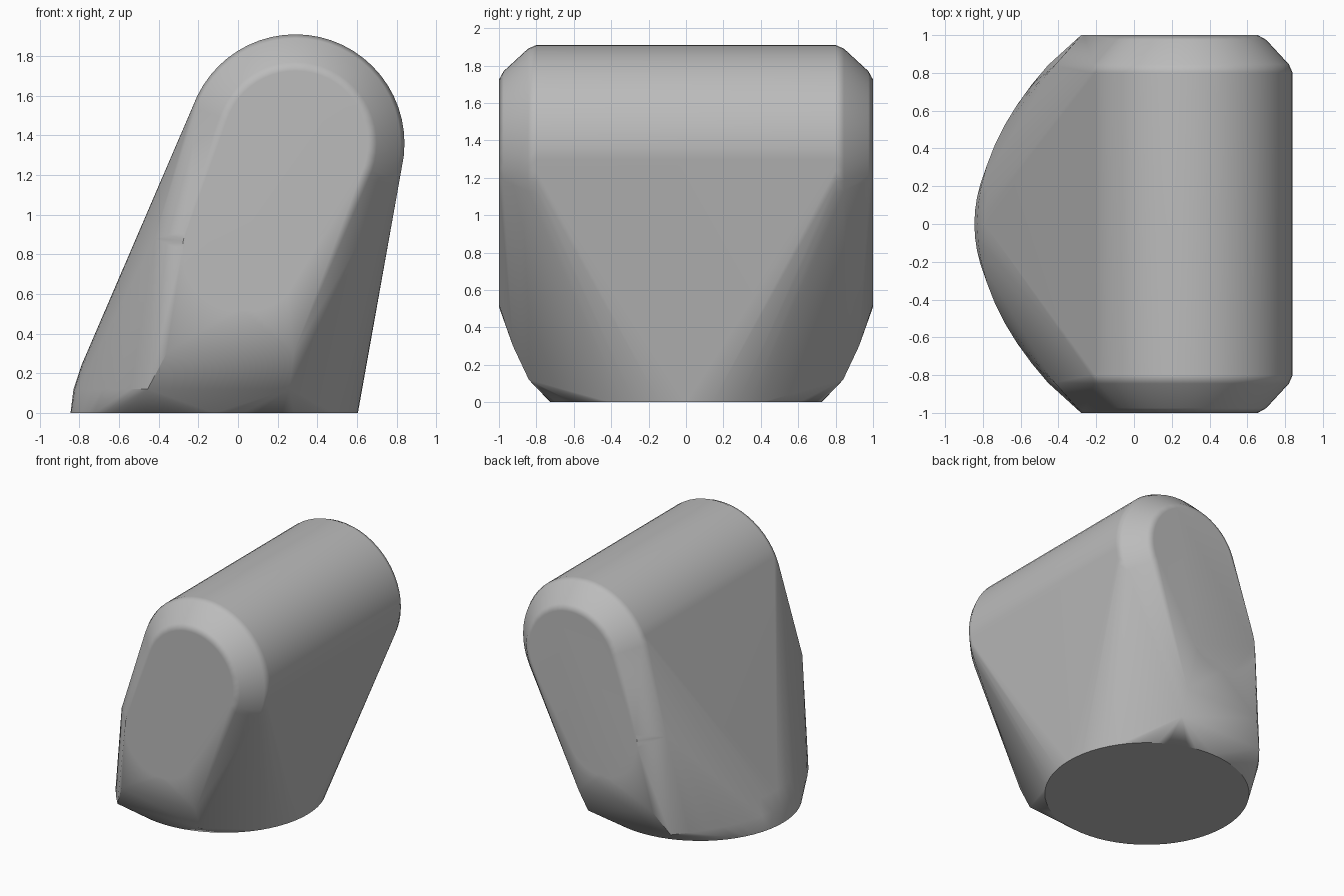
import bpy, bmesh
from math import sin, cos, pi, radians
from mathutils import Vector

cube = bpy.data.objects.get("Cube")
if cube:
    bpy.data.objects.remove(cube, do_unlink=True)


def circle(cx, cz, r, y, n):
    """Points of a circle that faces along y."""
    return [Vector((cx + r * cos(2 * pi * i / n), y, cz + r * sin(2 * pi * i / n)))
            for i in range(n)]


points = []

# Round foot
points += [Vector((-0.12 + 0.725 * cos(2 * pi * i / 64), 0.725 * sin(2 * pi * i / 64), 0))
           for i in range(64)]

# Swollen skirt above the foot on the low side
for x, z, reach in ((-0.83, 0.12, 0.84), (-0.79, 0.24, 0.5)):
    for i in range(-8, 9):
        y = reach * i / 8
        points.append(Vector((x + 0.53 * y * y, y, z)))

for side in (-1, 1):
    # Horizontal roll with rounded chamfers at its ends
    for y, r in ((0.80, 0.55), (0.845, 0.53), (0.975, 0.41), (1.0, 0.365)):
        points += circle(0.29, 1.36, r, side * y, 56)
    # Lower end of the flat pill-shaped cap
    points += circle(0.03, 0.82, 0.31, side, 40)
    # Bottom corners, their swollen edges and the end of the chamfer
    for x, y, z in ((-0.45, 0.84, 0.12), (0.26, 0.84, 0.12), (0.275, 0.835, 0.15),
                    (-0.36, 0.925, 0.30), (0.28, 0.925, 0.30), (-0.42, 0.84, 0.88)):
        points.append(Vector((x, side * y, z)))

# Stretch one skin over all the sections
bm = bmesh.new()
for p in points:
    bm.verts.new(p)
bmesh.ops.remove_doubles(bm, verts=bm.verts, dist=0.001)
hull = bmesh.ops.convex_hull(bm, input=bm.verts)
loose = {g for g in hull["geom_interior"] + hull["geom_unused"]
         if isinstance(g, bmesh.types.BMVert)}
bmesh.ops.delete(bm, geom=list(loose), context='VERTS')
bmesh.ops.dissolve_limit(bm, angle_limit=radians(0.5), verts=bm.verts, edges=bm.edges)
bmesh.ops.recalc_face_normals(bm, faces=bm.faces)

mesh = bpy.data.meshes.new("leaning_block")
bm.to_mesh(mesh)
bm.free()
block = bpy.data.objects.new("leaning_block", mesh)
bpy.context.collection.objects.link(block)

# Plain grey
grey = bpy.data.materials.new("plain_grey")
grey.use_nodes = True
colour = (0.5, 0.5, 0.5, 1)
grey.diffuse_color = colour
grey.node_tree.nodes["Principled BSDF"].inputs["Base Color"].default_value = colour
mesh.materials.append(grey)

# Smooth shading with crisp flats
bpy.ops.object.select_all(action='DESELECT')
block.select_set(True)
bpy.context.view_layer.objects.active = block
bpy.ops.object.shade_smooth_by_angle(angle=radians(32))
weighted = block.modifiers.new("crisp_flats", 'WEIGHTED_NORMAL')
weighted.keep_sharp = True
